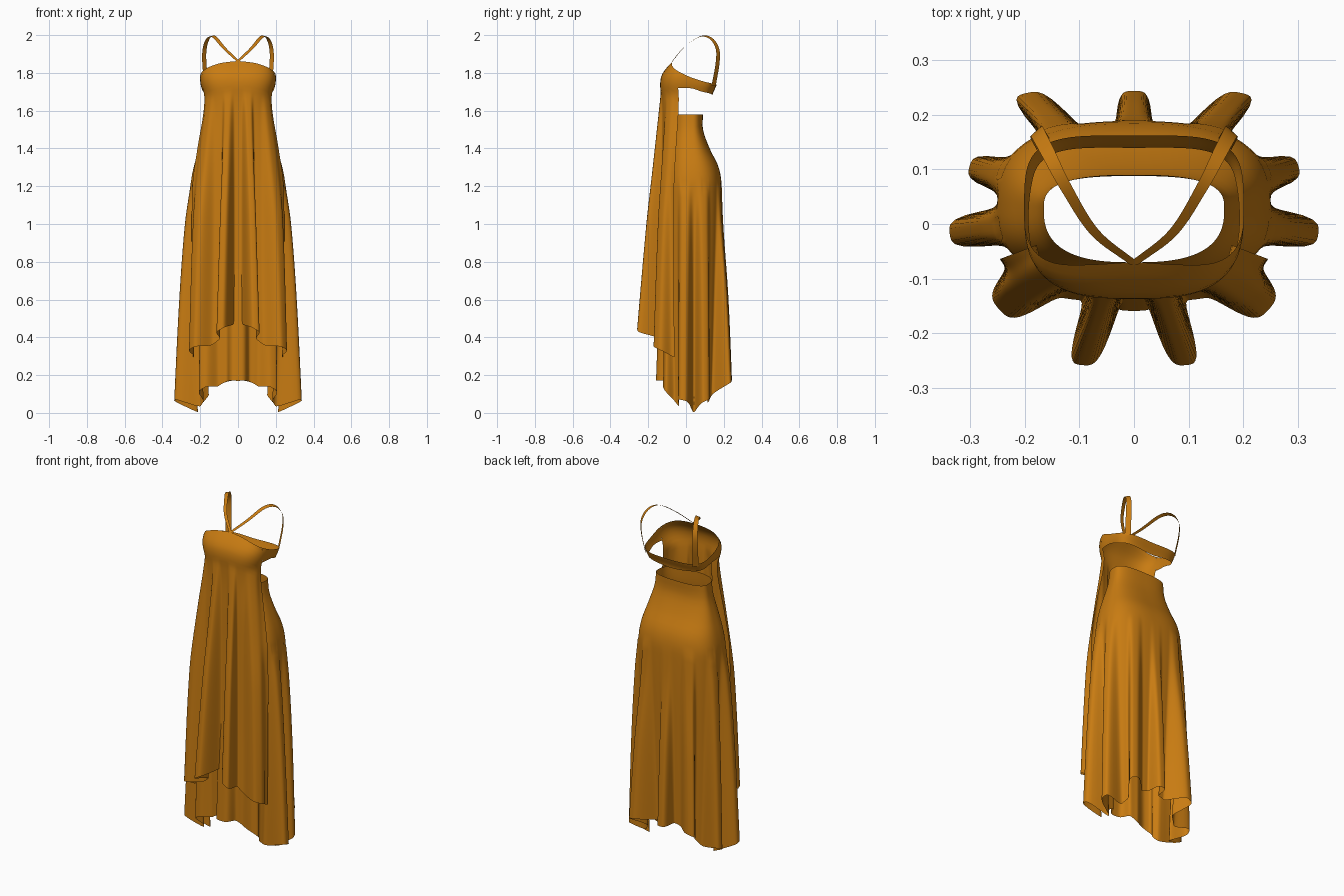
import bpy, math
from mathutils import Vector

if "Cube" in bpy.data.objects:
    bpy.data.objects.remove(bpy.data.objects["Cube"])

YC = 0.03  # y of the vertical axis the cloth is wrapped around

mat = bpy.data.materials.new("amber_cloth")
mat.diffuse_color = (0.58, 0.2, 0.006, 1)
mat.use_nodes = True
mat.node_tree.nodes["Principled BSDF"].inputs["Base Color"].default_value = mat.diffuse_color


def smooth(table, t):
    """Catmull-Rom style lookup; rows are (key, v1, v2, ...) with rising keys."""
    n = len(table)
    t = min(max(t, table[0][0]), table[-1][0])
    i = 0
    while i < n - 2 and t > table[i + 1][0]:
        i += 1
    p, q = table[i], table[i + 1]
    h = q[0] - p[0]
    u = (t - p[0]) / h
    out = []
    for c in range(1, len(p)):
        def slope(k):
            a, b = table[max(k - 1, 0)], table[min(k + 1, n - 1)]
            return (b[c] - a[c]) / (b[0] - a[0])
        out.append((2*u**3 - 3*u**2 + 1) * p[c] + (u**3 - 2*u**2 + u) * h * slope(i)
                   + (3*u**2 - 2*u**3) * q[c] + (u**3 - u**2) * h * slope(i + 1))
    return out


def radius(th, a, yf, yb, n):
    """Rounded-box section with separate front and back depth."""
    c, s = math.cos(th), math.sin(th)
    b = yb - YC if s > 0 else YC - yf
    return (abs(c / a)**n + abs(s / b)**n) ** (-1 / n)


def fold(th, lobes):
    """Fold weight; lobes are (degrees, half width, strength), mirrored in x."""
    w = 0
    for deg, width, k in lobes:
        for d0 in {deg, 180 - deg}:
            d = (th - math.radians(d0) + math.pi) % (2 * math.pi) - math.pi
            w = max(w, k * math.exp(-abs(d / width)**4))
    return w


def make(name, verts, faces):
    me = bpy.data.meshes.new(name)
    me.from_pydata(verts, [], faces)
    me.materials.append(mat)
    for p in me.polygons:
        p.use_smooth = True
    ob = bpy.data.objects.new(name, me)
    bpy.context.collection.objects.link(ob)
    return ob


def cloth(name, d0, d1, cols, rows, span, rad):
    """Cloth sheet: span(th) gives top and bottom z, rad(th, z) the distance from the axis."""
    closed = d1 - d0 == 360
    verts, faces = [], []
    count = cols if closed else cols + 1
    for i in range(count):
        th = math.radians(d0 + (d1 - d0) * i / cols)
        top, bot = span(th)
        for j in range(rows + 1):
            z = top + (bot - top) * j / rows
            r = rad(th, z)
            verts.append((r * math.cos(th), YC + r * math.sin(th), z))
    m = rows + 1
    for i in range(cols):
        k = (i + 1) % count
        for j in range(rows):
            faces.append((i*m + j, i*m + j + 1, k*m + j + 1, k*m + j))
    return make(name, verts, faces)


# Skirt: (z, half width, front y, back y) for valleys and for fold crests
SKIRT_IN = [(0, .21, -.1, .155), (.6, .235, -.105, .175), (1.2, .25, -.108, .188), (1.3, .235, -.1, .173),
            (1.4, .205, -.09, .125), (1.5, .175, -.075, .09), (1.58, .165, -.07, .09)]
SKIRT_OUT = [(0, .342, -.165, .25), (.6, .312, -.142, .225), (1.0, .282, -.12, .197), (1.2, .253, -.108, .189)]
SKIRT_LOBES = [(-90, .32, 1), (-38, .15, .6), (-8, .13, 1), (14, .13, .75), (47, .15, 1.12), (90, .2, 1)]


def skirt_rad(th, z):
    r = radius(th, *smooth(SKIRT_IN, z), 2.7)
    if z < 1.2:
        r += fold(th, SKIRT_LOBES) * (radius(th, *smooth(SKIRT_OUT, z), 3) - r)
    return r


def skirt_span(th):
    c = abs(math.cos(th))
    return 1.58, 0.17 - 0.168 * c**4 + 0.06 * c**2 * fold(th, SKIRT_LOBES)


cloth("skirt", -90, 270, 280, 48, skirt_span, skirt_rad)

# Bodice and front drape share one profile
BUST = [(.3, .25, -.145, .14), (.8, .262, -.133, .14), (1.2, .26, -.128, .14), (1.4, .226, -.128, .14),
        (1.58, .19, -.128, .14), (1.68, .183, -.132, .14), (1.74, .198, -.137, .163),
        (1.79, .2, -.128, .168), (1.83, .187, -.1, .168), (1.865, .17, -.067, .168)]
DRAPE_OUT = [(.3, .315, -.275, .14), (1.0, .29, -.212, .14), (1.3, .245, -.178, .14), (1.7, .185, -.134, .14)]
DRAPE_LOBES = [(-72, .14, 1), (-37, .17, .72)]
NECKLINE = [(-1, 1.862), (-.7, 1.848), (-.37, 1.81), (0, 1.775), (.5, 1.745), (1, 1.735)]
BAND_LOW = [(-.4, 1.72), (0, 1.718), (.3, 1.70), (1, 1.675)]


def bust_rad(th, z):
    r = radius(th, *smooth(BUST, z), 3 if math.sin(th) < 0 else 4)
    if z < 1.7 and math.sin(th) < 0:
        r += fold(th, DRAPE_LOBES) * max(0, radius(th, *smooth(DRAPE_OUT, z), 2.7) - r)
    return r


def drape_span(th):
    c = abs(math.cos(th))
    hem = 0.5 - 0.22 * c + 0.03 * fold(th, DRAPE_LOBES) * c
    return smooth(NECKLINE, math.sin(th))[0], hem


def band_span(th):
    s = math.sin(th)
    return smooth(NECKLINE, s)[0], smooth(BAND_LOW, s)[0]


cloth("bodice_and_front_drape", -159, -21, 140, 64, drape_span, bust_rad)
cloth("back_band", -21, 201, 90, 6, band_span, bust_rad)

# Shoulder straps: (t, x, y, z, width), flat ribbons looping to the back band
STRAP = [(0, 0, -.072, 1.862, .014), (1, .072, -.015, 1.93, .018), (2, .125, .068, 1.99, .022),
         (3, .156, .128, 1.985, .026), (4, .176, .166, 1.93, .028), (5, .178, .167, 1.85, .03),
         (6, .166, .146, 1.73, .032)]
for side, label in ((1, "right"), (-1, "left")):
    verts, n = [], 48
    for i in range(n + 1):
        t = 6 * i / n
        x, y, z, w = smooth(STRAP, t)
        p = Vector((x, y, z))
        tan = Vector(smooth(STRAP, t + .02)[:3]) - Vector(smooth(STRAP, t - .02)[:3])
        across = tan.cross(p - Vector((.07, .05, 1.84))).normalized() * w / 2
        for q in (p - across, p + across):
            verts.append((side * q.x, q.y, q.z))
    faces = [(2*i, 2*i + 1, 2*i + 3, 2*i + 2)[::side] for i in range(n)]
    make(label + "_shoulder_strap", verts, faces)
